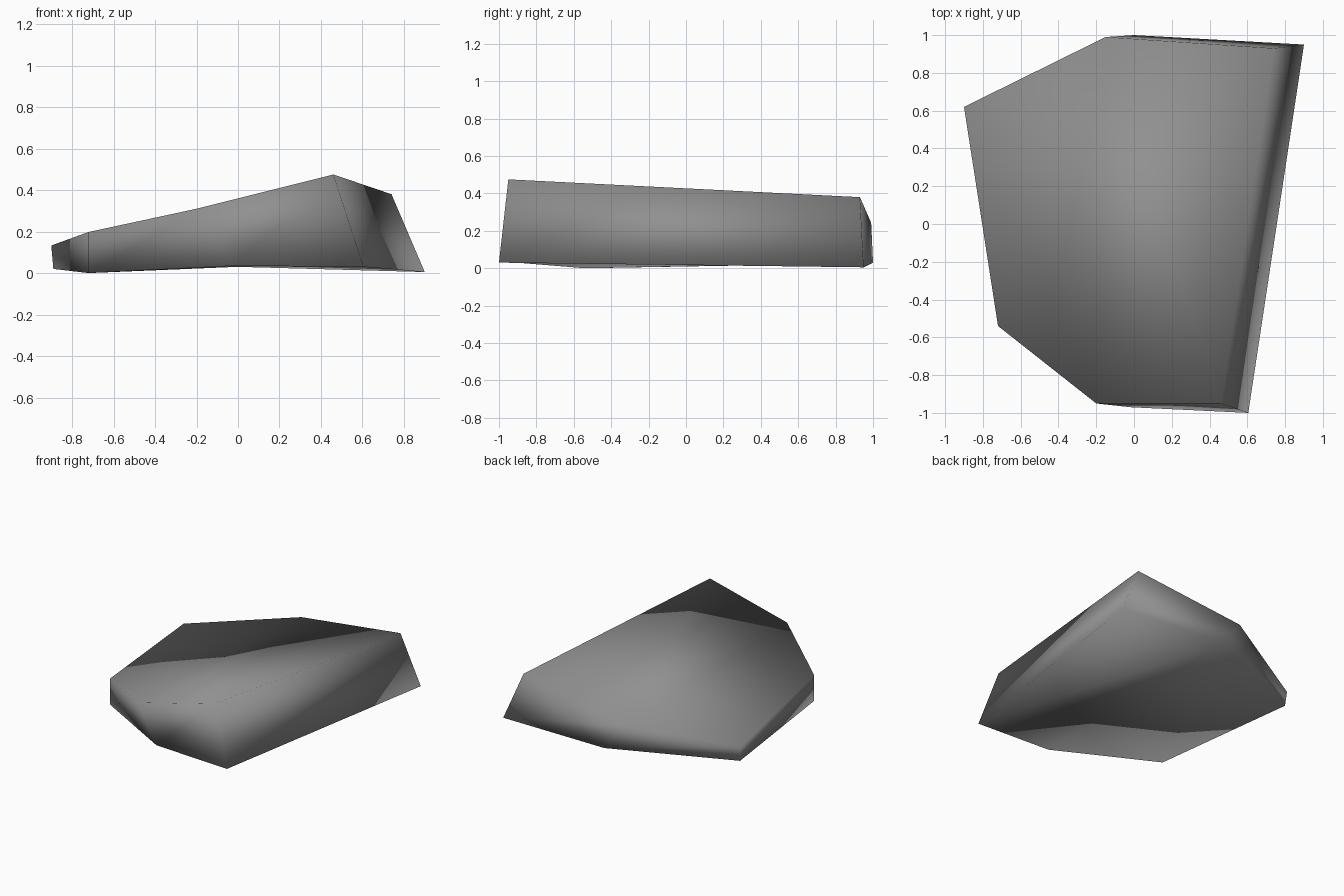
import bpy
import bmesh

# Remove the default cube only
default_cube = bpy.data.objects.get("Cube")
if default_cube:
    bpy.data.objects.remove(default_cube, do_unlink=True)

# Stone colour
stone = bpy.data.materials.new("stone_grey")
stone.use_nodes = True
GREY = (0.28, 0.28, 0.28, 1)
stone.diffuse_color = GREY
shader = stone.node_tree.nodes["Principled BSDF"]
shader.inputs["Base Color"].default_value = GREY
shader.inputs["Roughness"].default_value = 0.9

# Corners of the slab, counter-clockwise from the front:
# front_mid, front_end, back_end, back_mid, back_side, front_side
upper = [(-0.2, -0.95, 0.31), (0.46, -0.95, 0.475), (0.74, 0.93, 0.38),
         (-0.15, 0.99, 0.243), (-0.9, 0.62, 0.133), (-0.72, -0.54, 0.198)]
lower = [(-0.02, -0.97, 0.035), (0.605, -1.0, 0.03), (0.9, 0.95, 0.005),
         (0.0, 1.0, 0.03), (-0.89, 0.61, 0.02), (-0.72, -0.54, 0.0)]

bm = bmesh.new()
top = [bm.verts.new(p) for p in upper]
base = [bm.verts.new(p) for p in lower]
count = len(top)

# Sloping top, as a zigzag strip of facets
for a, b, c in ((0, 1, 3), (1, 2, 3), (0, 3, 4), (0, 4, 5)):
    bm.faces.new((top[a], top[b], top[c]))

# Underside, as a fan of facets around the middle of the back
hub = 3
for i in range(1, count - 1):
    a, b = (hub + i) % count, (hub + i + 1) % count
    bm.faces.new((base[hub], base[b], base[a]))

# Side walls between the two outlines
for i in range(count):
    j = (i + 1) % count
    bm.faces.new((base[i], base[j], top[j], top[i]))

bmesh.ops.recalc_face_normals(bm, faces=bm.faces)

# The rock is shaded smooth all over
for face in bm.faces:
    face.smooth = True

mesh = bpy.data.meshes.new("rock_slab")
bm.to_mesh(mesh)
bm.free()
mesh.materials.append(stone)
rock_slab = bpy.data.objects.new("rock_slab", mesh)
bpy.context.collection.objects.link(rock_slab)
